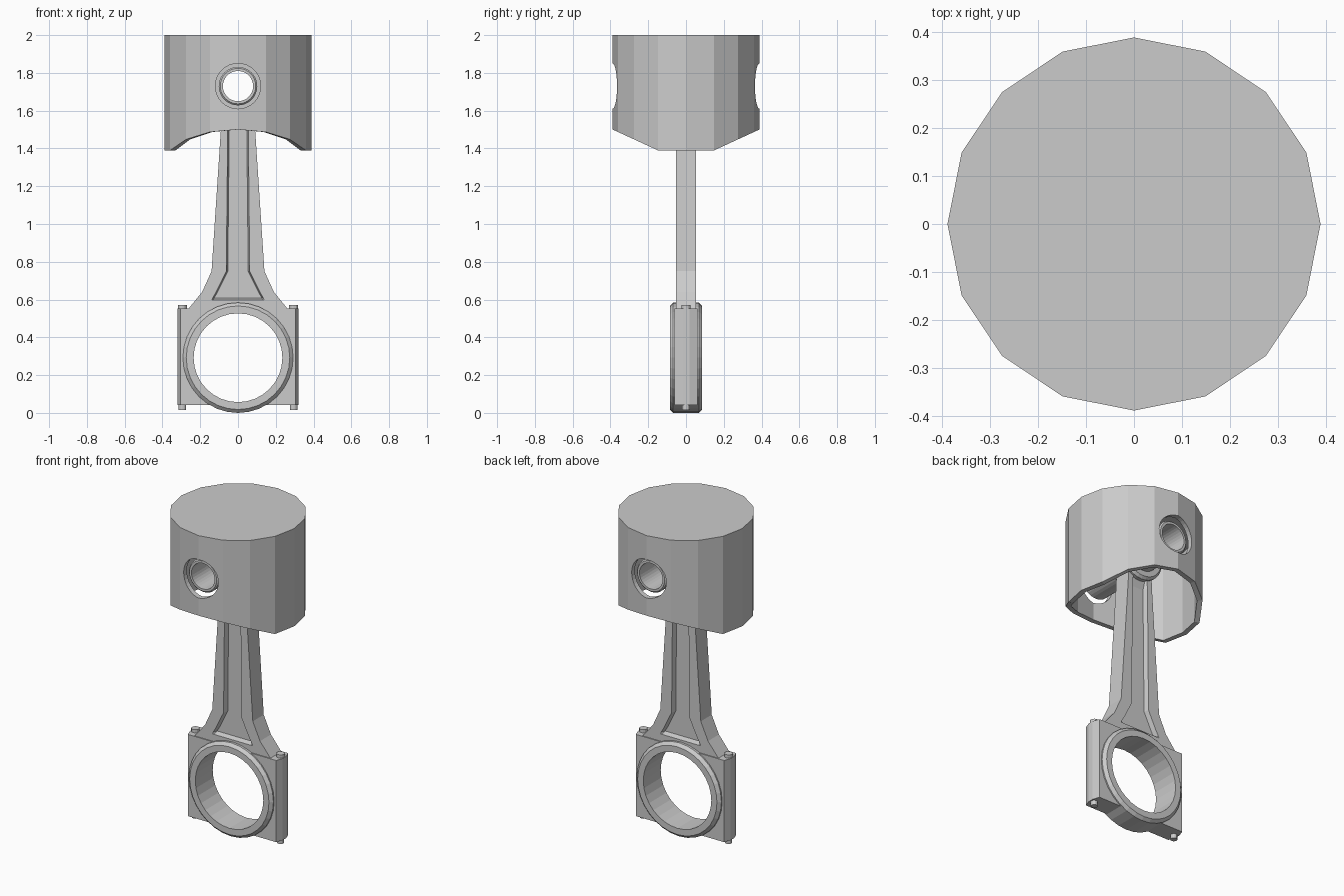
import bpy, bmesh, math
from mathutils import Matrix

if "Cube" in bpy.data.objects:
    bpy.data.objects.remove(bpy.data.objects["Cube"])

metal = bpy.data.materials.new("grey metal")
metal.diffuse_color = (0.6, 0.6, 0.6, 1)
metal.use_nodes = True
metal.node_tree.nodes["Principled BSDF"].inputs["Base Color"].default_value = metal.diffuse_color

PIN_Z, CRANK_Z = 1.73, 0.292


def finish(name, bm):
    bmesh.ops.recalc_face_normals(bm, faces=bm.faces)
    me = bpy.data.meshes.new(name)
    bm.to_mesh(me)
    bm.free()
    me.materials.append(metal)
    ob = bpy.data.objects.new(name, me)
    bpy.context.collection.objects.link(ob)
    return ob


def loft(name, loops, closed=False):
    """Skin a list of equal-length point loops; cap the ends unless closed."""
    bm = bmesh.new()
    rows = [[bm.verts.new(p) for p in loop] for loop in loops]
    n = len(rows[0])
    pairs = list(zip(rows, rows[1:] + rows[:1])) if closed else list(zip(rows, rows[1:]))
    for a, b in pairs:
        for i in range(n):
            j = (i + 1) % n
            bm.faces.new((a[i], a[j], b[j], b[i]))
    if not closed:
        bm.faces.new(rows[0])
        bm.faces.new(rows[-1])
    return finish(name, bm)


def ring_y(name, zc, profile, n=32):
    """Ring turned about the y axis from a closed (radius, y) profile."""
    loops = [[(r * math.cos(2 * math.pi * k / n), y, zc + r * math.sin(2 * math.pi * k / n))
              for k in range(n)] for r, y in profile]
    return loft(name, loops, closed=True)


def bevelled(ri, ro, half, c):
    return [(ri, -half), (ro - c, -half), (ro, -half + c),
            (ro, half - c), (ro - c, half), (ri, half)]


def cut_bore(ob, radius, zc):
    """Cut a bore along y through the object."""
    bm = bmesh.new()
    m = Matrix.Translation((0, 0, zc)) @ Matrix.Rotation(math.pi / 2, 4, 'X')
    bmesh.ops.create_cone(bm, cap_ends=True, segments=32, radius1=radius,
                          radius2=radius, depth=2, matrix=m)
    cutter = finish("bore_cutter", bm)
    cutter.hide_render = True
    mod = ob.modifiers.new("bore", 'BOOLEAN')
    mod.operation, mod.solver, mod.object = 'DIFFERENCE', 'EXACT', cutter
    bpy.context.view_layer.objects.active = ob
    bpy.ops.object.modifier_apply(modifier=mod.name)
    bpy.data.objects.remove(cutter)


# Piston: hollow 16-sided cup, skirt raised at front and back
def piston_loop(r, z=None):
    pts = []
    for k in range(16):
        a = 2 * math.pi * k / 16
        skirt = 1.39 + max(0, 0.389 * abs(math.sin(a)) - 0.149) * 0.46
        pts.append((r * math.cos(a), r * math.sin(a), skirt if z is None else z))
    return pts


piston = loft("piston", [piston_loop(0.389, 2.0), piston_loop(0.389),
                         piston_loop(0.358), piston_loop(0.358, 1.91)])
cut_bore(piston, 0.12, PIN_Z)

# Hollow wrist pin and small end eye
ring_y("wrist_pin", PIN_Z, bevelled(0.08, 0.102, 0.345, 0.008))
ring_y("small_end", PIN_Z, bevelled(0.098, 0.15, 0.08, 0.015))

# Big end ring
ring_y("big_end", CRANK_Z, bevelled(0.235, 0.292, 0.086, 0.018))


# Connecting rod: I-beam sections (z, half width, groove half width, groove depth)
def rod_section(z, w, g, d, t=0.054):
    q = [(w, t), (g + 0.008, t), (g, t - d)]
    q += [(-x, y) for x, y in reversed(q)]
    return [(x, y, z) for x, y in q + [(-x, -y) for x, y in q]]


loft("connecting_rod", [rod_section(*s) for s in (
    (1.61, 0.085, 0.04, 0), (1.54, 0.088, 0.046, 0.03), (0.75, 0.14, 0.054, 0.03),
    (0.64, 0.19, 0.108, 0.03), (0.607, 0.217, 0.127, 0.03),
    (0.597, 0.225, 0.13, 0), (0.548, 0.265, 0.15, 0))])

# Bolt flanges either side of the big end, with chamfered outer edges
half = [(0.305, 0.06), (0.32, 0.018), (0.32, -0.018), (0.305, -0.06)]
outline = half + [(-x, -y) for x, y in half]
flange = loft("bolt_flange", [[(x, y, z) for x, y in outline] for z in (0.042, 0.552)])
cut_bore(flange, 0.264, CRANK_Z)

# Bolts: head above and end below each flange
for side, sx in (("left", -1), ("right", 1)):
    bm = bmesh.new()
    for r, z0, z1 in ((0.024, 0.54, 0.572), (0.02, 0.014, 0.06)):
        bmesh.ops.create_cone(bm, cap_ends=True, segments=12, radius1=r, radius2=r,
                              depth=z1 - z0,
                              matrix=Matrix.Translation((sx * 0.294, 0, (z0 + z1) / 2)))
    finish("bolt_" + side, bm)
